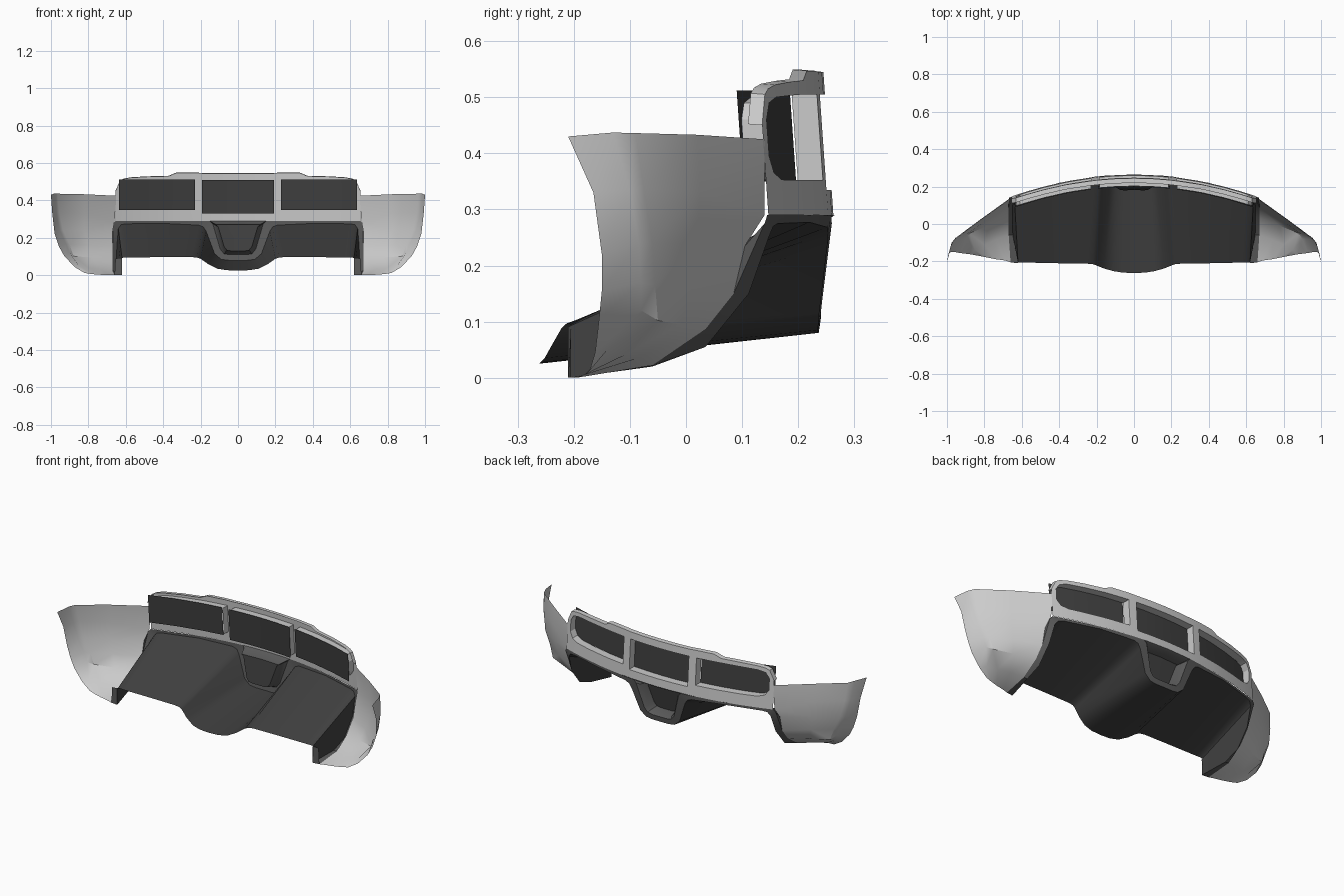
import bpy, bmesh

if "Cube" in bpy.data.objects:
    bpy.data.objects.remove(bpy.data.objects["Cube"])


def make(name, polys, shade=None, angle=0.5):
    """Half-side polygons -> welded, mirrored object."""
    bm = bmesh.new()
    for p in polys:
        bm.faces.new([bm.verts.new(v) for v in p])
    bmesh.ops.remove_doubles(bm, verts=bm.verts, dist=0.0008)
    bmesh.ops.recalc_face_normals(bm, faces=bm.faces)
    me = bpy.data.meshes.new(name)
    bm.to_mesh(me)
    bm.free()
    ob = bpy.data.objects.new(name, me)
    bpy.context.collection.objects.link(ob)
    ob.modifiers.new("mirror", 'MIRROR').merge_threshold = 0.001
    if shade:
        me.materials.append(shade)
    bpy.ops.object.select_all(action='DESELECT')
    ob.select_set(True)
    bpy.context.view_layer.objects.active = ob
    bpy.ops.object.shade_smooth_by_angle(angle=angle)
    return ob


def strip(a, b):
    return [(a[i], a[i + 1], b[i + 1], b[i]) for i in range(len(a) - 1)]


def loft(rows):
    return [q for a, b in zip(rows, rows[1:]) for q in strip(a, b)]


def tint(name, v):
    m = bpy.data.materials.new(name)
    m.diffuse_color = (v, v, v, 1)
    m.use_nodes = True
    m.node_tree.nodes["Principled BSDF"].inputs["Base Color"].default_value = m.diffuse_color
    return m


def surf(x, z, d=0.0):
    """Point on the curved rear face, pushed d inward."""
    return (x, 0.262 - 0.27 * x * x + (0.3 - z) * 0.07 - d, z)


dark = tint("dark_plastic", 0.05)
mid = tint("trim", 0.1)

# Rear bar with framed openings: x, bottom, opening bottom, opening top, top, open to next
cols = [(0, .29, .335, .505, .545, 1), (.1, .29, .335, .505, .545, 1), (.185, .29, .335, .505, .545, 0),
        (.23, .29, .352, .505, .547, 1), (.33, .29, .352, .505, .547, 1), (.37, .29, .352, .505, .53, 1),
        (.48, .29, .352, .503, .527, 1), (.57, .29, .353, .5, .522, 1), (.61, .29, .365, .49, .515, 1),
        (.63, .29, .395, .46, .505, 0), (.655, .29, .4, .43, .45, 0)]
bar = []
depth = 0.045
for c, n in zip(cols, cols[1:]):
    for lo, hi in ((1, 2), (2, 3), (3, 4)):
        if lo == 2 and c[5]:
            for k in (2, 3):
                bar.append((surf(c[0], c[k]), surf(n[0], n[k]), surf(n[0], n[k], depth), surf(c[0], c[k], depth)))
        else:
            bar.append((surf(c[0], c[lo]), surf(n[0], n[lo]), surf(n[0], n[hi]), surf(c[0], c[hi])))
    # top return flange
    bar.append((surf(c[0], c[4]), surf(n[0], n[4]), surf(n[0], n[4] + .002, .025), surf(c[0], c[4] + .002, .025)))
for i in (2, 3, 9):
    c = cols[i]
    bar.append((surf(c[0], c[2]), surf(c[0], c[3]), surf(c[0], c[3], depth), surf(c[0], c[2], depth)))
# strip offsets: 'cols' index 0 is x, 1..4 are heights
make("rear_bar", bar)

# Backing panels behind the openings
for name, xs, z0, z1 in (("centre_backing", (0, .1, .193), .33, .51),
                         ("side_backing", (.23, .36, .5, .635), .35, .512)):
    make(name, strip([surf(x, z0, depth + .003) for x in xs], [surf(x, z1, depth + .003) for x in xs]), dark)

# Corner panels wrapping to the sides
make("corner_panel", loft([
    [(.65, .14, .425), (.82, .02, .433), (.965, -.09, .436), (.982, -.13, .437), (1, -.21, .43)],
    [(.66, .14, .29), (.82, .025, .33), (.955, -.075, .335), (.975, -.1, .335), (.993, -.165, .33)],
    [(.67, .105, .235), (.82, .02, .24), (.935, -.06, .24), (.952, -.084, .24), (.98, -.15, .22)],
    [(.67, .085, .15), (.8, .01, .16), (.9, -.055, .165), (.92, -.08, .17), (.958, -.15, .155)],
    [(.67, .035, .087), (.78, -.01, .095), (.88, -.05, .102), (.9, -.08, .12), (.93, -.155, .105)],
    [(.67, -.06, .022), (.74, -.085, .035), (.8, -.11, .04), (.85, -.14, .05), (.875, -.162, .045)],
    [(.66, -.205, 0), (.69, -.195, 0), (.74, -.188, .003), (.78, -.18, .006), (.82, -.172, .012)],
]))

# Diffuser edge: around the centre light and along the underside of the bar
edge = [(0, .08), (.05, .08), (.09, .085), (.125, .115), (.17, .235), (.185, .258), (.21, .268),
        (.4, .277), (.6, .275), (.625, .27), (.64, .25)]
rim = [(0, .11), (.045, .11), (.075, .115), (.095, .14), (.135, .275), (.15, .29), (.21, .29),
       (.4, .29), (.62, .29), (.655, .29), (.668, .275)]


def rear(x, z):
    return (x, .265 - .28 * x * x - max(0, .27 - z) * .15, z)


edge3 = [rear(*p) for p in edge]
rim3 = [rear(*p) for p in rim]
fin_edge = [edge3[-1], (.648, .112, .15), (.65, .035, .055), (.648, -.06, .02), (.62, -.21, 0)]
fin_rim = [rim3[-1], (.67, .085, .15), (.67, .035, .087), (.67, -.06, .022), (.66, -.205, 0)]
make("lower_lip", strip(edge3 + fin_edge[1:], rim3 + fin_rim[1:])
     + [(rim3[-1], (.67, .105, .235), fin_rim[1])], mid)

# Diffuser floor with raised centre channel
front = [(0, -.262, .025), (.06, -.26, .027), (.11, -.252, .035), (.16, -.238, .06), (.2, -.222, .088),
         (.22, -.215, .095), (.25, -.212, .097), (.4, -.21, .097), (.58, -.206, .095), (.605, -.205, .095),
         (.62, -.205, .093)]
make("diffuser", strip(edge3, front), dark)

# Fin walls closing the diffuser ends
a, b = edge3[-1], front[-1]
line = [tuple(a[k] + (b[k] - a[k]) * (a[1] - p[1]) / (a[1] - b[1]) for k in range(3)) for p in fin_edge]
make("fin_wall", strip(fin_edge, line), dark)
make("fin_end", [((.62, -.21, 0), (.66, -.205, 0), (.655, -.205, .09), (.62, -.205, .093))], mid)

# Recessed centre light: cup walls, bezel and lens
mouth = rim3[:6] + [rear(0, .29)]


def inset(pts, s, d):
    return [(x * s, y - d, .2 + (z - .2) * s) for x, y, z in pts]


inner, floor = inset(mouth, .9, .012), inset(mouth, .78, .06)
make("light_cup", loft([mouth, inner, floor]), mid)
make("light_lens", [floor], dark)
